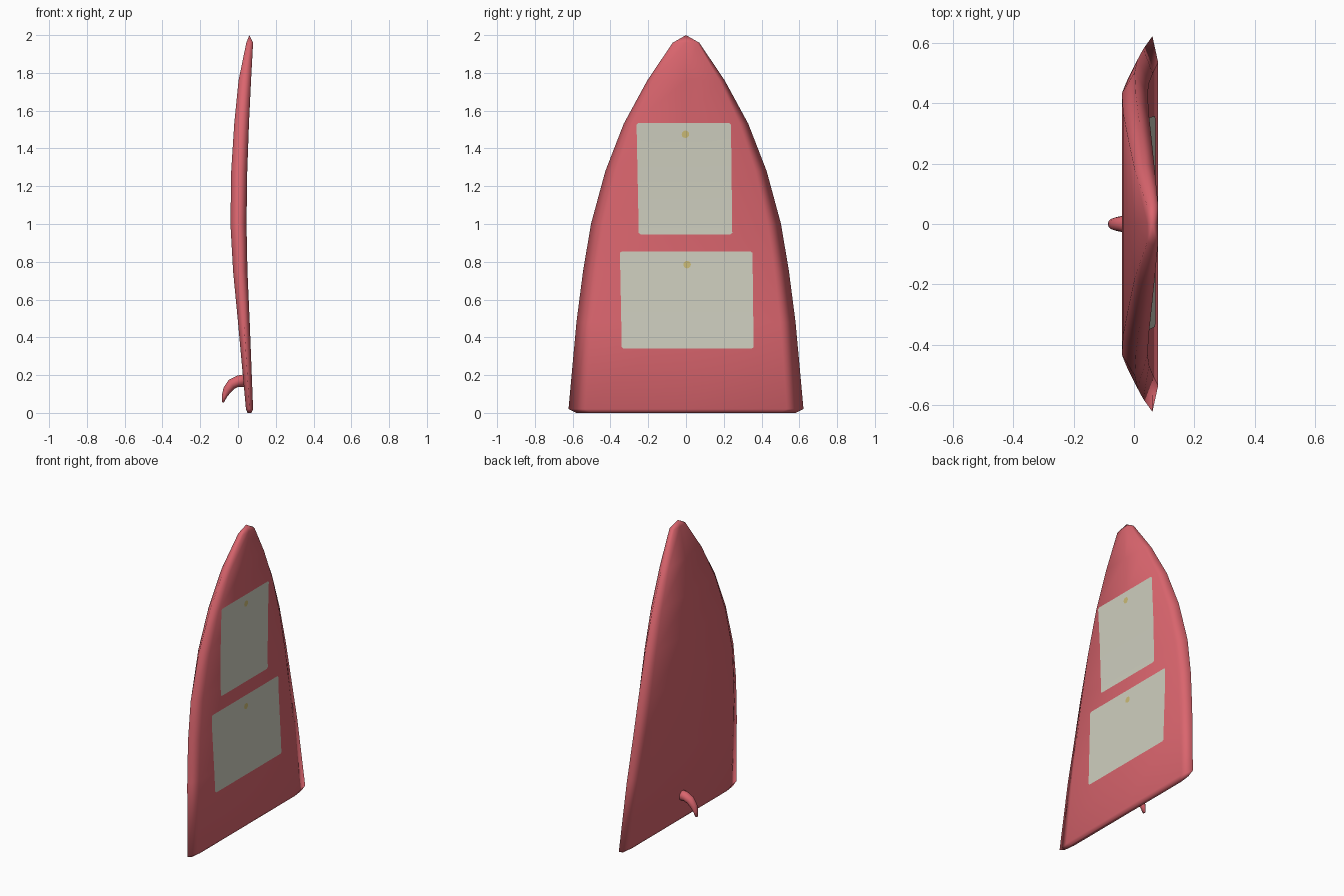
import bpy, bmesh, math

if "Cube" in bpy.data.objects:
    bpy.data.objects.remove(bpy.data.objects["Cube"])


def material(name, rgb):
    m = bpy.data.materials.new(name)
    m.diffuse_color = (*rgb, 1)
    m.use_nodes = True
    m.node_tree.nodes["Principled BSDF"].inputs["Base Color"].default_value = m.diffuse_color
    return m


RED = material("coral red", (0.70, 0.13, 0.155))
GREY = material("pale grip grey", (0.62, 0.62, 0.52))
YELLOW = material("muted yellow", (0.60, 0.50, 0.18))


def finish(name, bm, mat):
    me = bpy.data.meshes.new(name)
    bm.to_mesh(me)
    bm.free()
    me.materials.append(mat)
    for p in me.polygons:
        p.use_smooth = True
    ob = bpy.data.objects.new(name, me)
    bpy.context.collection.objects.link(ob)
    return ob


def loft(name, rings, mat, tip=None):
    """Skin a row of closed rings, cap the start, and end in a point or a cap."""
    bm = bmesh.new()
    vs = [[bm.verts.new(p) for p in r] for r in rings]
    n = len(rings[0])
    for a, b in zip(vs, vs[1:]):
        for i in range(n):
            j = (i + 1) % n
            bm.faces.new((a[i], a[j], b[j], b[i]))
    bm.faces.new(vs[0][::-1])
    if tip:
        t = bm.verts.new(tip)
        for i in range(n):
            bm.faces.new((vs[-1][i], vs[-1][(i + 1) % n], t))
    else:
        bm.faces.new(vs[-1])
    bmesh.ops.recalc_face_normals(bm, faces=bm.faces)
    return finish(name, bm, mat)


# Board stations: z, half width, underside x, deck x
STATIONS = [
    (0.0, 0.580, 0.050, 0.070),
    (0.02, 0.622, 0.042, 0.080),
    (0.48, 0.580, 0.000, 0.062),
    (0.75, 0.545, -0.026, 0.050),
    (1.00, 0.503, -0.040, 0.045),
    (1.28, 0.427, -0.036, 0.049),
    (1.53, 0.330, -0.020, 0.058),
    (1.76, 0.205, 0.003, 0.069),
    (1.96, 0.070, 0.044, 0.080),
]


def deck_x(z):
    for a, b in zip(STATIONS, STATIONS[1:]):
        if a[0] <= z <= b[0]:
            t = (z - a[0]) / (b[0] - a[0])
            return a[3] + t * (b[3] - a[3])


# Board hull with a chamfered rail on each side
def section(z, w, lo, hi):
    mid = lo + (hi - lo) * 0.5
    e = w * 0.86
    return [(hi, 0, z), (hi, e, z), (mid, w, z), (lo, e, z),
            (lo, 0, z), (lo, -e, z), (mid, -w, z), (hi, -e, z)]


loft("board", [section(*s) for s in STATIONS], RED, tip=(0.06, 0, 2.0))


# Grip pads laid over the deck: corners are bottom left/right, top left/right
def pad(name, z0, z1, bottom, top):
    zs = [z0, z0 + 0.008] + [s[0] for s in STATIONS if z0 + 0.01 < s[0] < z1 - 0.01] + [z1 - 0.008, z1]
    bm = bmesh.new()
    rows = []
    for z in zs:
        t = (z - z0) / (z1 - z0)
        inset = 0.01 if z in (z0, z1) else 0
        l = bottom[0] + t * (top[0] - bottom[0]) + inset
        r = bottom[1] + t * (top[1] - bottom[1]) - inset
        rows.append([bm.verts.new((deck_x(z) + 0.003, l + (r - l) * i / 4, z)) for i in range(5)])
    for a, b in zip(rows, rows[1:]):
        for i in range(4):
            bm.faces.new((a[i], a[i + 1], b[i + 1], b[i]))
    finish(name, bm, GREY)


pad("upper_pad", 0.945, 1.535, (-0.25, 0.245), (-0.262, 0.238))
pad("lower_pad", 0.34, 0.855, (-0.34, 0.358), (-0.35, 0.352))


# Small round strap plugs
def dot(name, y, z, r=0.02):
    bm = bmesh.new()
    ring = []
    for i in range(12):
        a = math.tau * i / 12
        zz = z + r * math.sin(a)
        ring.append(bm.verts.new((deck_x(zz) + 0.006, y + r * math.cos(a), zz)))
    bm.faces.new(ring)
    finish(name, bm, YELLOW)


dot("upper_plug", -0.003, 1.475)
dot("lower_plug", 0.006, 0.785)

# Curved fin: x, z, in-plane radius, half thickness, path direction in degrees
FIN = [
    (0.045, 0.172, 0.034, 0.031, 180),
    (0.000, 0.168, 0.030, 0.031, 187),
    (-0.033, 0.152, 0.028, 0.028, 212),
    (-0.057, 0.122, 0.023, 0.023, 238),
    (-0.072, 0.088, 0.014, 0.018, 255),
    (-0.080, 0.056, 0.006, 0.011, 262),
]
rings = []
for x, z, r, h, deg in FIN:
    d = math.radians(deg)
    nx, nz = -math.sin(d), math.cos(d)
    ring = []
    for i in range(12):
        a = math.tau * i / 12
        c = r * math.cos(a)
        ring.append((x + nx * c, h * math.sin(a), z + nz * c))
    rings.append(ring)
loft("fin", rings, RED)
